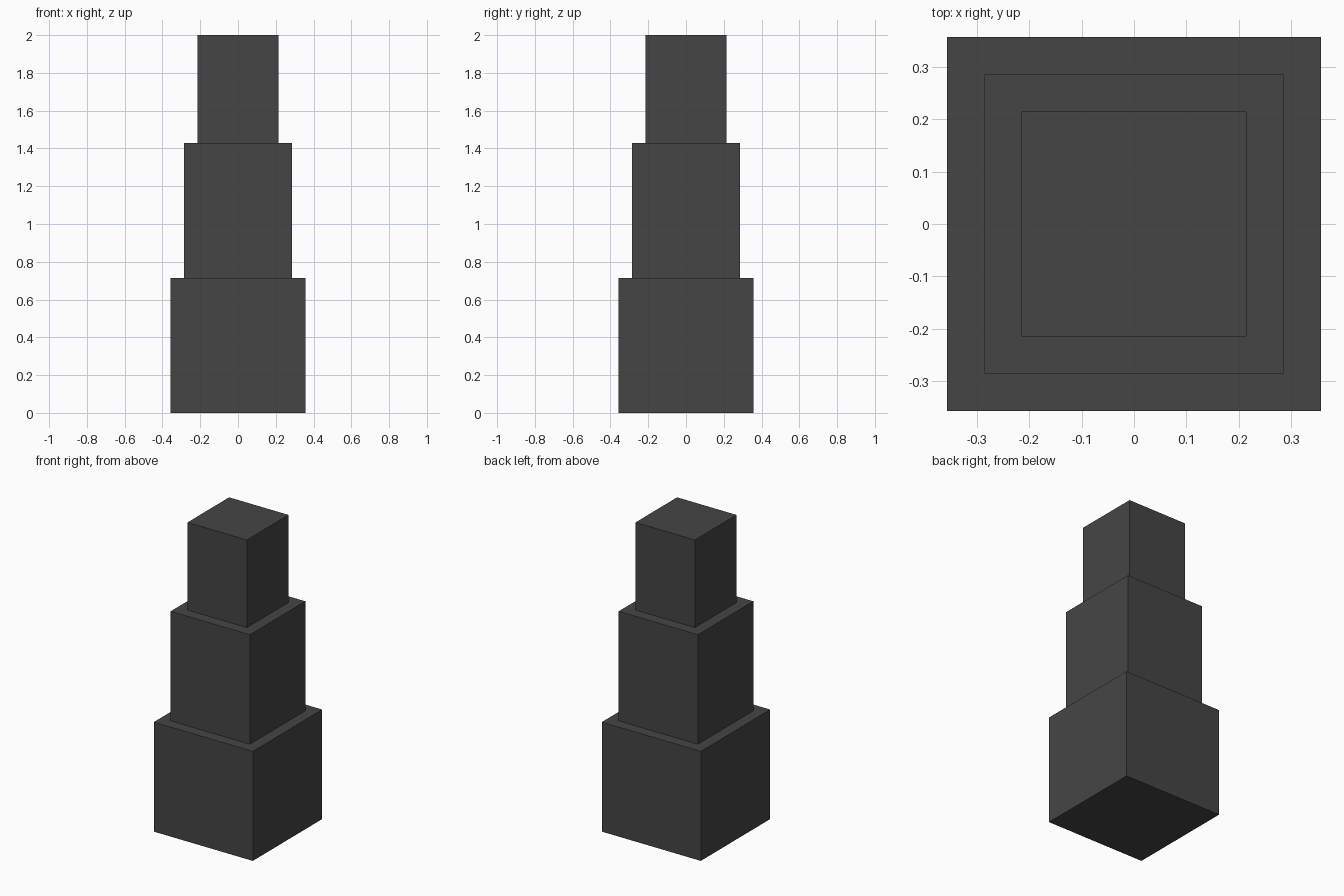
import bpy

if "Cube" in bpy.data.objects:
    bpy.data.objects.remove(bpy.data.objects["Cube"])

# Shared dark grey finish
dark = bpy.data.materials.new("dark_grey")
dark.diffuse_color = (0.06, 0.06, 0.062, 1)
dark.use_nodes = True
dark.node_tree.nodes["Principled BSDF"].inputs["Base Color"].default_value = dark.diffuse_color

U = 2 / 14  # the tower is 14 units tall

# Tiers from the ground up: name, width, height
tiers = [
    ("bottom_block", 5 * U, 5 * U),
    ("middle_block", 4 * U, 5 * U),
    ("top_block", 3 * U, 4 * U),
]

z = 0
for name, width, height in tiers:
    bpy.ops.mesh.primitive_cube_add(size=1, location=(0, 0, z + height / 2))
    block = bpy.context.object
    block.name = name
    block.scale = (width, width, height)
    bpy.ops.object.transform_apply(location=False, rotation=False, scale=True)
    block.data.materials.append(dark)
    z += height
